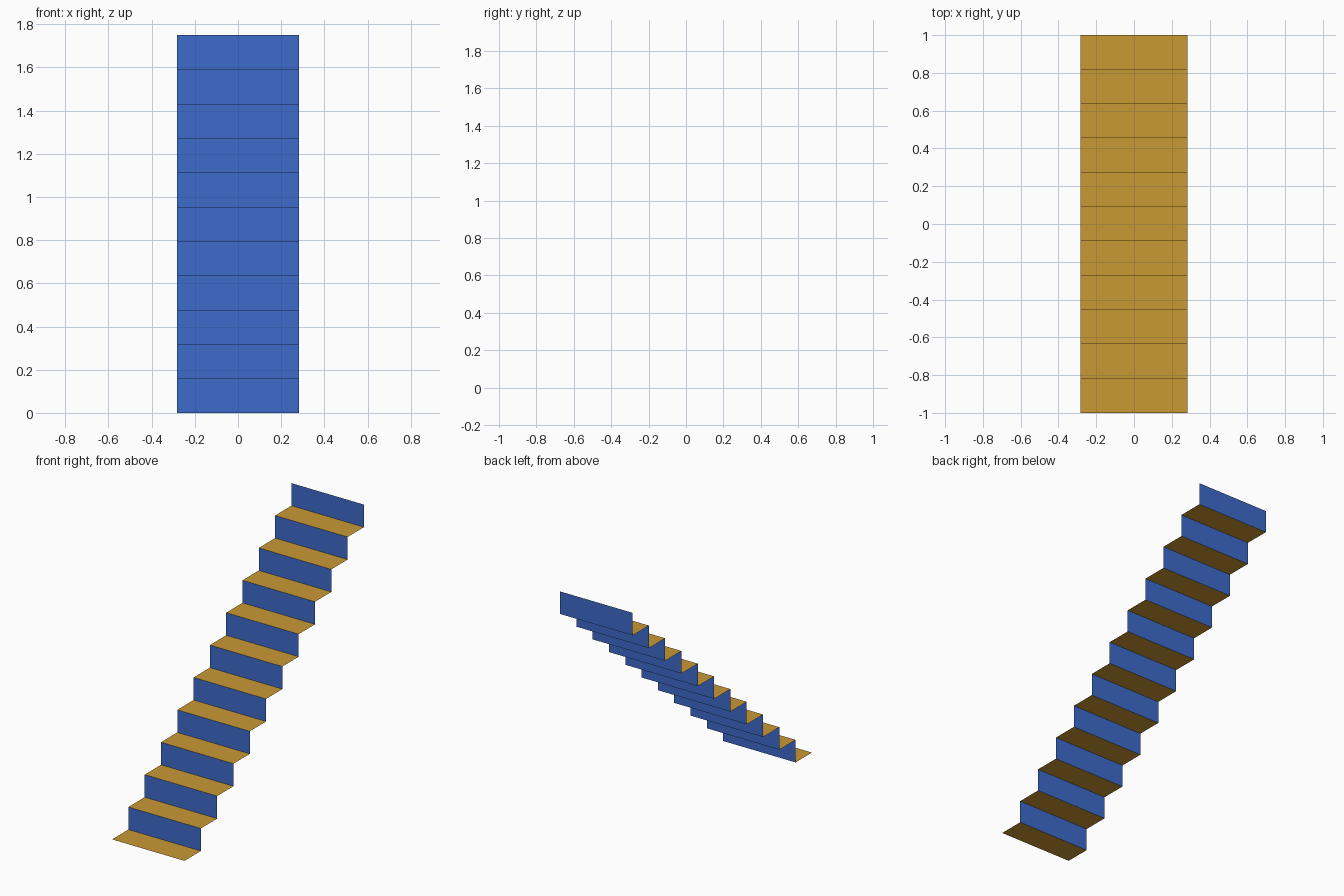
import bpy, bmesh

if "Cube" in bpy.data.objects:
    bpy.data.objects.remove(bpy.data.objects["Cube"])

STEPS = 11
HALF_WIDTH = 0.283
RUN = 2.0 / STEPS
RISE = 1.75 / STEPS


def make_material(name, rgb):
    mat = bpy.data.materials.new(name)
    mat.diffuse_color = (*rgb, 1.0)
    mat.use_nodes = True
    mat.node_tree.nodes["Principled BSDF"].inputs["Base Color"].default_value = mat.diffuse_color
    return mat


gold = make_material("gold", (0.59, 0.32, 0.035))
blue = make_material("blue", (0.047, 0.147, 0.60))

# Zigzag side profile: a tread going back, then a riser going up
profile = [(-1.0, 0.0)]
for i in range(STEPS):
    y = -1.0 + (i + 1) * RUN
    profile += [(y, i * RISE), (y, (i + 1) * RISE)]

# Sweep the profile across the width as one thin folded sheet
bm = bmesh.new()
rows = [[bm.verts.new((x, y, z)) for x in (-HALF_WIDTH, HALF_WIDTH)]
        for y, z in profile]
for i, (a, b) in enumerate(zip(rows, rows[1:])):
    face = bm.faces.new((a[0], a[1], b[1], b[0]))
    face.material_index = i % 2  # treads gold, risers blue

mesh = bpy.data.meshes.new("stair_flight")
bm.to_mesh(mesh)
bm.free()
mesh.materials.append(gold)
mesh.materials.append(blue)
stairs = bpy.data.objects.new("stair_flight", mesh)
bpy.context.collection.objects.link(stairs)
